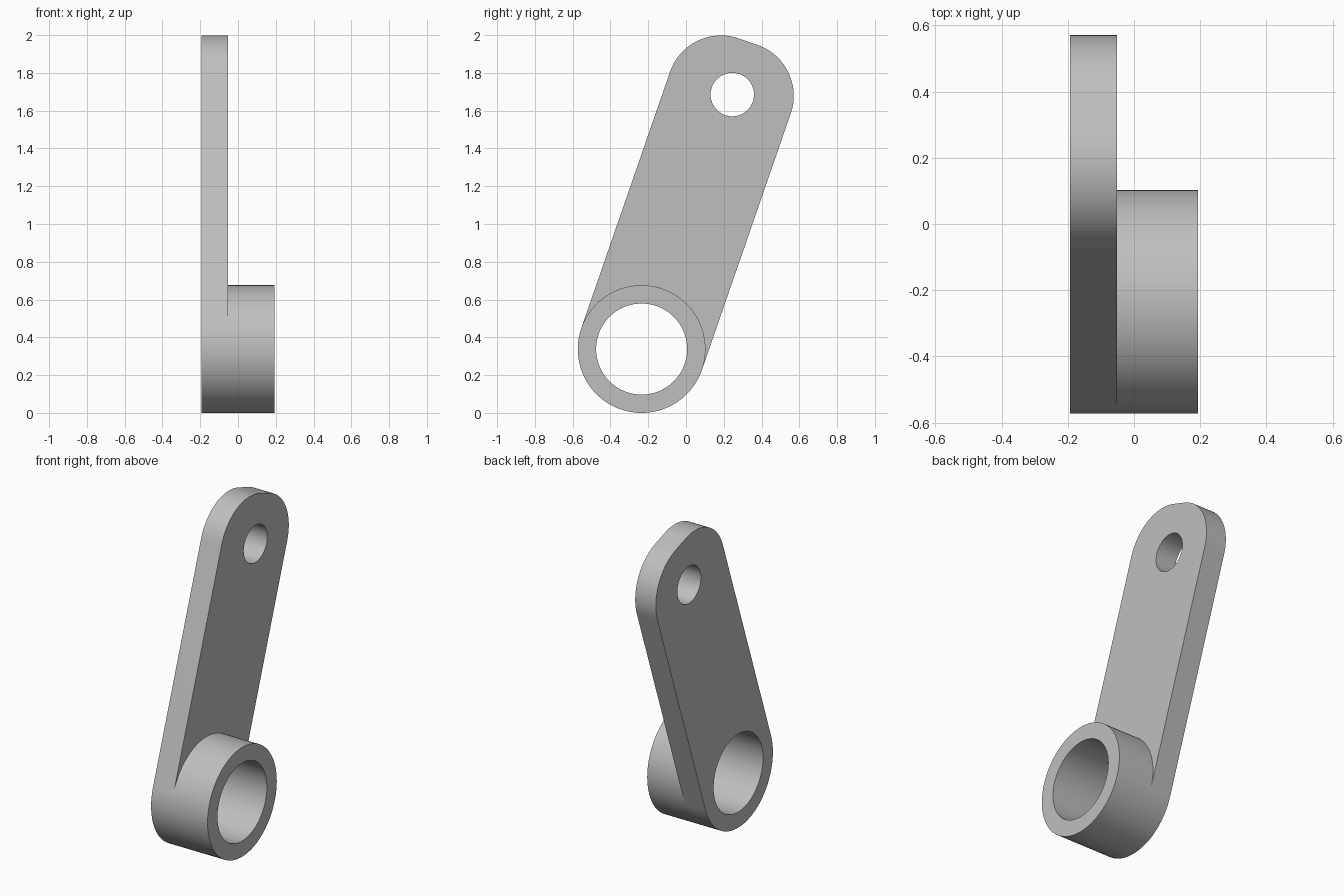
import bpy
import bmesh
from math import radians, sin, cos

cube = bpy.data.objects.get("Cube")
if cube:
    bpy.data.objects.remove(cube, do_unlink=True)

# Key dimensions: x levels of the arm and collar, then the side profile in (y, z)
BACK, ARM_FACE, COLLAR_FACE = -0.193, -0.052, 0.193
HUB, HUB_R, BORE_R = (-0.235, 0.338), 0.338, 0.241
PIN, PIN_R = (0.245, 1.685), 0.115
TIP_R, ARM_LENGTH = 0.285, 1.437
LEAN = 19.1
LEFT, RIGHT, UP = 180 - LEAN, -LEAN, 90 - LEAN


def polar(centre, r, deg):
    return (centre[0] + r * cos(radians(deg)), centre[1] + r * sin(radians(deg)))


def arc(centre, r, start, end, steps):
    return [polar(centre, r, start + (end - start) * i / steps) for i in range(steps + 1)]


def circle(centre, r, steps=96):
    return arc(centre, r, 0, 360, steps)[:-1]


bm = bmesh.new()


def wall(points, x0, x1, closed=True):
    a, b = ([bm.verts.new((x, y, z)) for y, z in points] for x in (x0, x1))
    for i in range(len(points) if closed else len(points) - 1):
        j = (i + 1) % len(points)
        bm.faces.new((a[i], a[j], b[j], b[i]))


def cap(x, *loops):
    edges = []
    for points in loops:
        v = [bm.verts.new((x, y, z)) for y, z in points]
        edges += [bm.edges.new((v[i - 1], v[i])) for i in range(len(v))]
    bmesh.ops.triangle_fill(bm, edges=edges, use_beauty=True, normal=(1, 0, 0))


# Profiles: collar halves, rounded arm tip with a short flat, and the two holes
lower = arc(HUB, HUB_R, LEFT, RIGHT + 360, 56)
upper = arc(HUB, HUB_R, RIGHT, LEFT, 56)
tip_centre = polar(HUB, ARM_LENGTH, UP)
offset = HUB_R - TIP_R
tip = (arc(polar(tip_centre, offset, RIGHT), TIP_R, RIGHT, UP, 28)
       + arc(polar(tip_centre, offset, LEFT), TIP_R, UP, LEFT, 28))
bore = circle(HUB, BORE_R)
pin_hole = circle(PIN, PIN_R, 64)

# Arm plate
cap(BACK, lower + tip, bore, pin_hole)
cap(ARM_FACE, tip + upper[::-1], pin_hole)
wall(lower + tip, BACK, ARM_FACE)
wall(pin_hole, BACK, ARM_FACE)

# Collar
cap(COLLAR_FACE, lower + upper[1:-1], bore)
wall(lower, ARM_FACE, COLLAR_FACE, closed=False)
wall(upper, ARM_FACE, COLLAR_FACE, closed=False)
wall(bore, BACK, COLLAR_FACE)

bmesh.ops.remove_doubles(bm, verts=bm.verts[:], dist=0.0001)
bmesh.ops.recalc_face_normals(bm, faces=bm.faces[:])
mesh = bpy.data.meshes.new("lever_arm")
bm.to_mesh(mesh)
bm.free()
lever = bpy.data.objects.new("lever_arm", mesh)
bpy.context.collection.objects.link(lever)

# Plain grey finish
grey = bpy.data.materials.new("light_grey")
grey.use_nodes = True
colour = (0.52, 0.52, 0.52, 1)
grey.diffuse_color = colour
grey.node_tree.nodes["Principled BSDF"].inputs["Base Color"].default_value = colour
mesh.materials.append(grey)

# Smooth curved walls, crisp rims
bpy.ops.object.select_all(action="DESELECT")
lever.select_set(True)
bpy.context.view_layer.objects.active = lever
bpy.ops.object.shade_smooth_by_angle(angle=radians(30))
